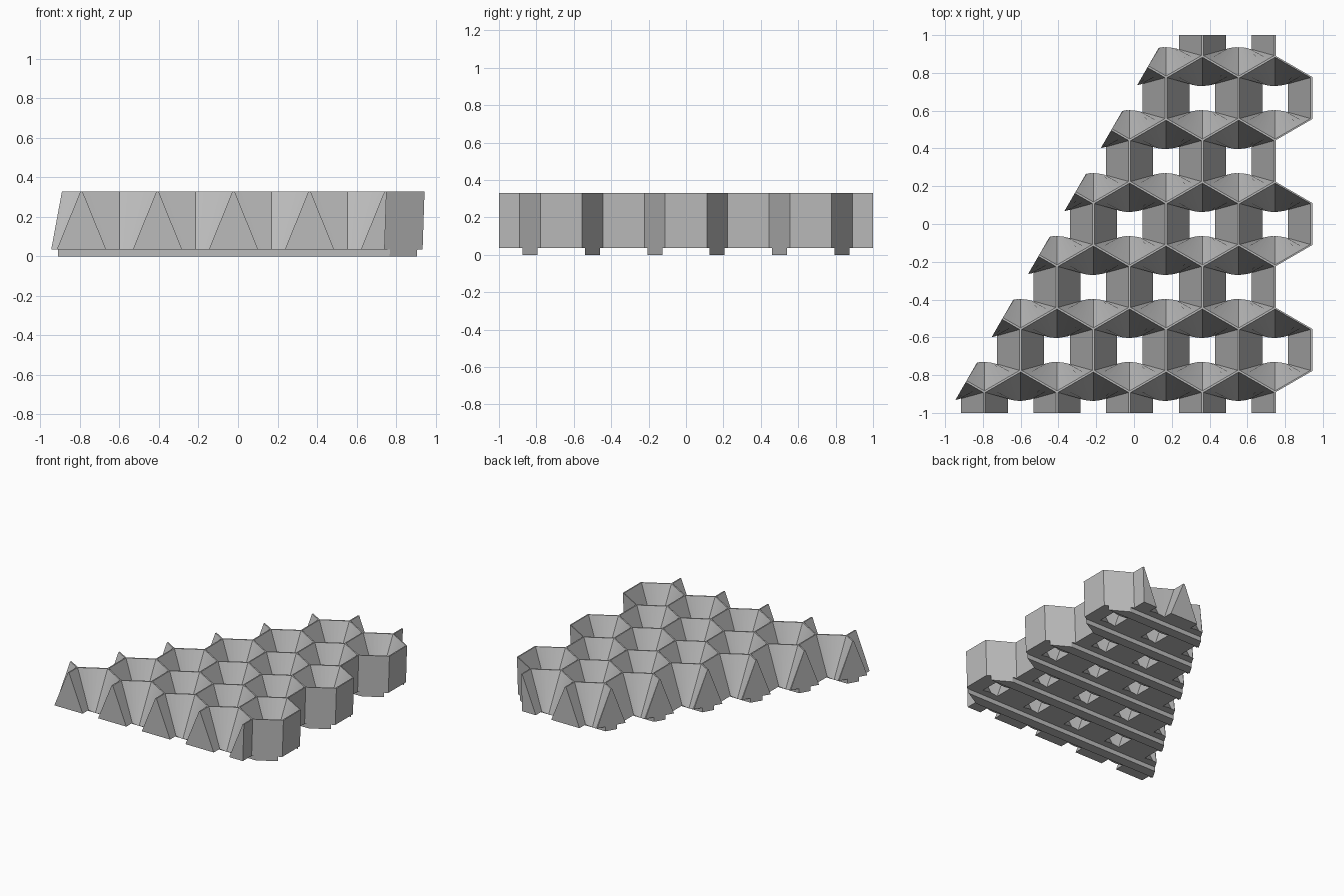
import bpy, bmesh, math
from mathutils import Vector

if "Cube" in bpy.data.objects:
    bpy.data.objects.remove(bpy.data.objects["Cube"], do_unlink=True)

ROW = 1 / 3                        # spacing of cell rows
PITCH = ROW * 2 / math.sqrt(3)     # spacing of cells in a row
HALF = PITCH / 2
RADIUS = PITCH / math.sqrt(3)
EDGE_X = 0.747                     # centre of the rightmost cells
TOP, FLOOR = 0.33, 0.036
RIM = 0.005                        # half the thickness of the wall crest
FOOT = 0.04                        # half the width of a foot rail

gray = bpy.data.materials.new("plain_gray")
gray.use_nodes = True
color = (0.5, 0.5, 0.5, 1)
gray.diffuse_color = color
gray.node_tree.nodes["Principled BSDF"].inputs["Base Color"].default_value = color


def add_loft(bm, lower, upper):
    """Closed solid between two matching loops."""
    a = [bm.verts.new(p) for p in lower]
    b = [bm.verts.new(p) for p in upper]
    bm.faces.new(a[::-1])
    bm.faces.new(b)
    for i in range(len(a)):
        j = (i + 1) % len(a)
        bm.faces.new((a[i], a[j], b[j], b[i]))


def make_object(name, bm):
    bmesh.ops.recalc_face_normals(bm, faces=bm.faces[:])
    mesh = bpy.data.meshes.new(name)
    bm.to_mesh(mesh)
    bm.free()
    mesh.materials.append(gray)
    obj = bpy.data.objects.new(name, mesh)
    bpy.context.collection.objects.link(obj)
    return obj


def funnel_pairs(steps=6):
    """Hexagon mouth points paired with points of the bowed floor opening."""
    r = (HALF - RIM) / HALF * RADIUS
    quarter = []
    for i in range(steps + 1):
        t = 1 - i / steps
        mouth = Vector((t * r * math.sqrt(3) / 2, r * (1 - t / 2), TOP))
        opening = Vector((0.068 * t, 0.064 + 0.011 * t * t, FLOOR))
        quarter.append((mouth, opening))

    def flip(pairs, sx, sy):
        return [tuple(Vector((p.x * sx, p.y * sy, p.z)) for p in pair) for pair in pairs]
    return (quarter + flip(quarter[-2::-1], -1, 1)
            + flip(quarter, -1, -1) + flip(quarter[-2::-1], 1, -1))


# Solid block: straight front and back, slanted left, hexagon zigzag on the right
right = [(EDGE_X, -1)]
for k in (-2, 0, 2):
    y = k * ROW
    right += [(EDGE_X, y - RADIUS), (EDGE_X + HALF, y - RADIUS / 2),
              (EDGE_X + HALF, y + RADIUS / 2), (EDGE_X, y + RADIUS)]
right.append((EDGE_X, 1))
left = [(EDGE_X - 1.5 * PITCH, 1), (EDGE_X - 4.5 * PITCH, -1)]
bm = bmesh.new()
lower = [(x - 0.006, y, 0) for x, y in right] + [(x, y, 0) for x, y in left]
upper = [(x + RIM, y, TOP) for x, y in right] + [(x, y, TOP) for x, y in left]
add_loft(bm, lower, upper)
block = make_object("honeycomb_tray", bm)

# Funnel shaped cells
bm = bmesh.new()
pairs = funnel_pairs()


def slice_at(z, cx, cy):
    s = (z - FLOOR) / (TOP - FLOOR)
    return [o.lerp(m, 0) + (m - o) * s + Vector((cx, cy, 0)) for m, o in pairs]


for row in range(-3, 4):
    for k in range(5):
        cx = EDGE_X - k * PITCH - (HALF if row % 2 else 0)
        add_loft(bm, slice_at(0.02, cx, row * ROW), slice_at(TOP + 0.004, cx, row * ROW))
funnels = make_object("cell_cutter", bm)

# Grooves underneath that leave the foot rails
bm = bmesh.new()
w = ROW / 2 - FOOT
for row in range(-3, 4):
    loop = [(sx * 1.2, row * ROW + sy * w) for sx, sy in ((-1, -1), (1, -1), (1, 1), (-1, 1))]
    add_loft(bm, [(x, y, -0.1) for x, y in loop], [(x, y, FLOOR) for x, y in loop])
grooves = make_object("groove_cutter", bm)

# Cut the block and drop the cutters
bpy.context.view_layer.objects.active = block
block.select_set(True)
for cutter in (funnels, grooves):
    cutter.hide_render = True
    mod = block.modifiers.new("cut", "BOOLEAN")
    mod.operation = "DIFFERENCE"
    mod.solver = "EXACT"
    mod.object = cutter
    bpy.ops.object.modifier_apply(modifier=mod.name)
    bpy.data.objects.remove(cutter, do_unlink=True)
bpy.ops.object.shade_smooth_by_angle(angle=math.radians(15))
